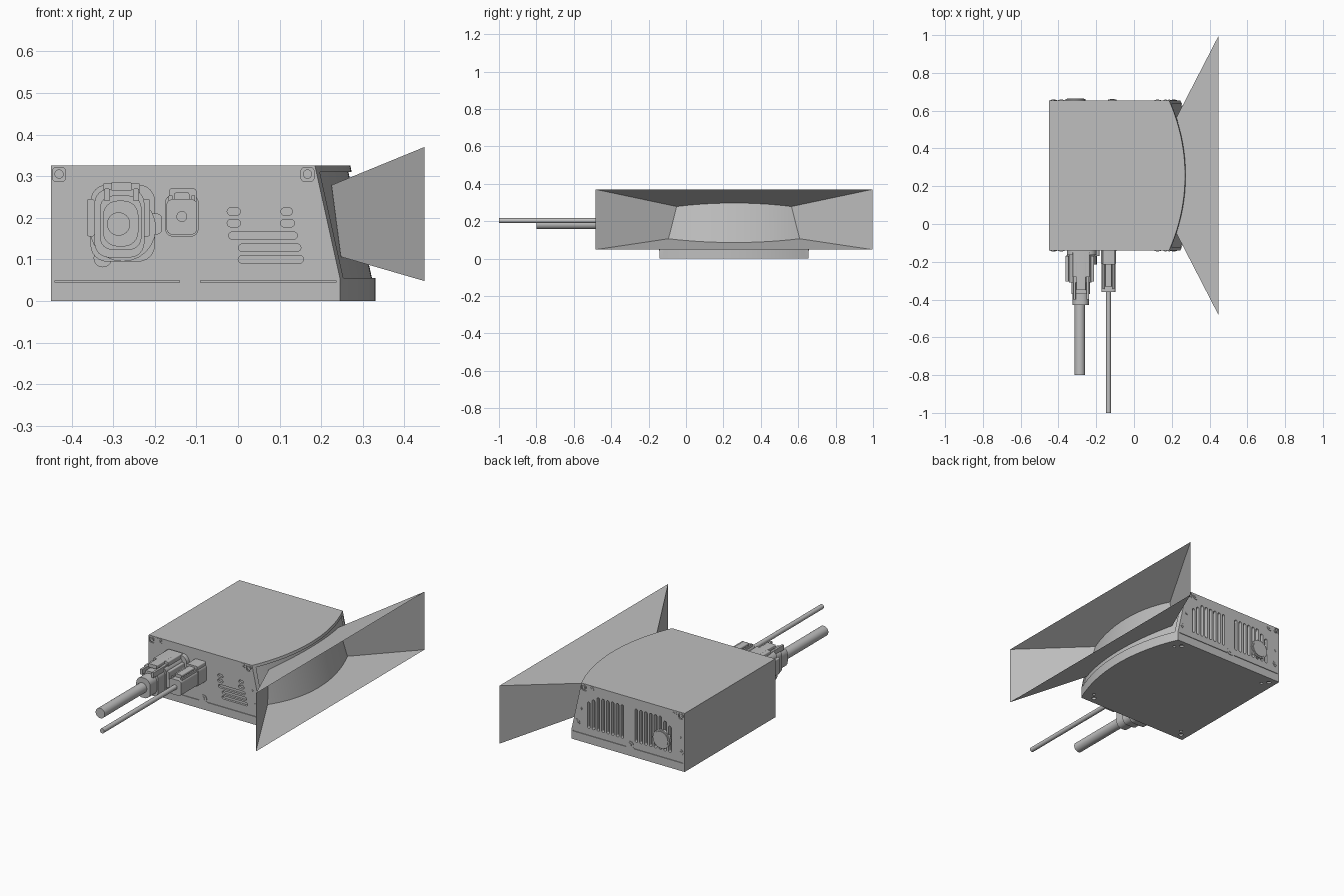
import bpy, bmesh, math
from mathutils import Vector

if "Cube" in bpy.data.objects:
    bpy.data.objects.remove(bpy.data.objects["Cube"])

grey = bpy.data.materials.new("neutral grey")
grey.use_nodes = True
grey.diffuse_color = (0.52, 0.52, 0.52, 1)
grey.node_tree.nodes["Principled BSDF"].inputs["Base Color"].default_value = (0.52, 0.52, 0.52, 1)

YC, HALF = 0.257, 0.398            # middle and half width of the housing
FRONT, BACK = YC - HALF, YC + HALF
LEFT, TOP = -0.45, 0.325
RADIUS = 0.974                     # plan radius of the bowed face


def make(name, bm):
    bmesh.ops.recalc_face_normals(bm, faces=bm.faces)
    mesh = bpy.data.meshes.new(name)
    bm.to_mesh(mesh)
    bm.free()
    mesh.materials.append(grey)
    ob = bpy.data.objects.new(name, mesh)
    bpy.context.collection.objects.link(ob)
    return ob


def add_prism(bm, u, v, w, h, r, a, b, axis="y"):
    """Rounded rectangle centred on (u, v), extruded from a to b."""
    r = min(r, w / 2, h / 2)
    pts, steps = [], 6 if r > 0 else 0
    for k, (su, sv) in enumerate(((1, 1), (-1, 1), (-1, -1), (1, -1))):
        for i in range(steps + 1):
            t = math.pi / 2 * (k + (i / steps if steps else 0))
            pts.append((u + su * (w / 2 - r) + r * math.cos(t),
                        v + sv * (h / 2 - r) + r * math.sin(t)))
    place = (lambda p, d: (p[0], d, p[1])) if axis == "y" else (lambda p, d: (p[0], p[1], d))
    rings = [[bm.verts.new(place(p, d)) for p in pts] for d in (a, b)]
    bm.faces.new(rings[0])
    bm.faces.new(rings[1][::-1])
    for i in range(len(pts)):
        j = (i + 1) % len(pts)
        bm.faces.new((rings[0][i], rings[0][j], rings[1][j], rings[1][i]))
    bmesh.ops.remove_doubles(bm, verts=rings[0] + rings[1], dist=1e-5)


def part(name, *prisms):
    bm = bmesh.new()
    for p in prisms:
        add_prism(bm, *p)
    return make(name, bm)


def disc(x, z, r, a, b, axis="y"):
    return (x, z, 2 * r, 2 * r, r, a, b, axis)


def bowed_x(dy, z):
    """Bowed, leaning face of the housing."""
    lean = 0.06 * max(0, z - 0.055) / (TOP - 0.055)
    return 0.33 - lean - RADIUS + math.sqrt(RADIUS ** 2 - dy ** 2)


# Housing: plan outline stacked in levels, with the window recessed
bm = bmesh.new()
inner = HALF - 0.02
offsets = [-HALF, -inner - 0.001] + [inner * (i / 16 - 1) for i in range(33)] + [inner + 0.001, HALF]
rings = []
for z, depth in ((0, 0), (0.055, 0), (0.055, 0.008), (0.31, 0.008), (0.31, 0), (TOP, 0)):
    ring = [bm.verts.new((LEFT, FRONT, z))]
    for dy in offsets:
        recess = depth if abs(dy) <= inner + 1e-6 else 0
        ring.append(bm.verts.new((bowed_x(dy, z) - recess, YC + dy, z)))
    ring.append(bm.verts.new((LEFT, BACK, z)))
    rings.append(ring)
bm.faces.new(rings[0])
bm.faces.new(rings[-1])
for low, high in zip(rings, rings[1:]):
    for i in range(len(low)):
        j = (i + 1) % len(low)
        bm.faces.new((low[i], low[j], high[j], high[i]))
bmesh.ops.remove_doubles(bm, verts=bm.verts, dist=1e-5)
bmesh.ops.dissolve_degenerate(bm, edges=bm.edges, dist=1e-5)
housing = make("housing", bm)

# Cutters: vents, seams, corner pockets and foot holes
cuts = []
for x, z, w in ((-0.01, 0.215, 0.032), (0.117, 0.215, 0.028), (-0.01, 0.187, 0.032),
                (0.119, 0.187, 0.034), (0.06, 0.157, 0.165), (0.076, 0.128, 0.15),
                (0.079, 0.1, 0.157)):
    cuts.append((x, z, w, 0.018, 0.009, FRONT - 0.02, FRONT + 0.012))
for side in (-1, 1):
    for i in range(8):
        x = -0.11 + side * (0.043 + 0.0295 * i)
        top = 0.27 - 0.02 * max(0, i - 5)
        cuts.append((x, (top + 0.085) / 2, 0.017, top - 0.085, 0.008, BACK - 0.02, BACK + 0.02))
for a, b in ((FRONT - 0.02, FRONT + 0.004), (BACK - 0.004, BACK + 0.02)):
    for x0, x1 in ((-0.44, -0.14), (-0.09, 0.235)):
        cuts.append(((x0 + x1) / 2, 0.047, x1 - x0, 0.004, 0, a, b))
    for x in (-0.43, 0.167):
        cuts.append((x, 0.304, 0.032, 0.034, 0.01, a, b))
for x in (-0.41, 0.19):
    for s in (-1, 1):
        cuts.append(disc(x, YC + s * 0.36, 0.012, -0.02, 0.01, "z"))
        cuts.append(disc(x + 0.025, YC + s * 0.33, 0.008, -0.02, 0.01, "z"))
cutter = part("cutter", *cuts)
cutter.hide_render = True
mod = housing.modifiers.new("cuts", "BOOLEAN")
mod.operation, mod.solver, mod.object = "DIFFERENCE", "EXACT", cutter
bpy.context.view_layer.update()
carved = bpy.data.meshes.new_from_object(
    housing.evaluated_get(bpy.context.evaluated_depsgraph_get()))
housing.modifiers.clear()
housing.data = carved
bpy.data.objects.remove(cutter)

# Screws on both vented sides
for name, wall, out in (("front_screws", FRONT, -1), ("back_screws", BACK, 1)):
    screws = []
    for x, z, r in ((-0.385, 0.307, 0.017), (0.125, 0.307, 0.017), (-0.425, 0.102, 0.017),
                    (0.21, 0.102, 0.017), (-0.425, 0.183, 0.007), (0.187, 0.183, 0.008),
                    (-0.43, 0.305, 0.011), (0.167, 0.305, 0.011)):
        screws.append(disc(x, z, r, wall - out * 0.006, wall + out * 0.002))
        screws.append(disc(x, z, r * 0.5, wall, wall + out * 0.004))
    screws.append((-0.115, 0.062, 0.044, 0.04, 0.018, wall - out * 0.002, wall + out * 0.003))
    screws.append(disc(-0.115, 0.063, 0.011, wall, wall + out * 0.006))
    part(name, *screws)

# Round vent boss on the back
part("vent_boss", disc(-0.31, 0.147, 0.052, BACK - 0.01, BACK + 0.006),
     disc(-0.31, 0.147, 0.044, BACK, BACK + 0.01))

# Flaring open hood spreading from the window
N = 24
bm = bmesh.new()
OUT_X, OUT_HALF = 0.448, 0.74


def hood_sheet(start, slope, z_out):
    """Sloped sheet whose inner edge follows the window."""
    near, far = [], []
    for i in range(N + 1):
        t = 2 * i / N - 1
        x, z, dy = 0.25, start, 0
        for _ in range(12):
            dy = t * (OUT_HALF - 1.94 * (OUT_X - x))
            z = z_out - slope * (OUT_X - x)
            x = 0.5 * (x + bowed_x(dy, z) - 0.006)
        near.append(bm.verts.new((x, YC + dy, z)))
        far.append(bm.verts.new((OUT_X, YC + t * OUT_HALF, z_out)))
    for i in range(N):
        bm.faces.new((near[i], near[i + 1], far[i + 1], far[i]))
    return near, far


upper = hood_sheet(0.28, 0.41, 0.37)
lower = hood_sheet(0.10, -0.29, 0.048)
for k in (0, -1):
    bm.faces.new((upper[0][k], upper[1][k], lower[1][k], lower[0][k]))
make("flared_hood", bm)

# Large connector with latch and thick cable
part("large_connector_flange",
     (-0.277, 0.187, 0.155, 0.185, 0.04, FRONT + 0.01, -0.165),
     disc(-0.325, 0.103, 0.022, FRONT + 0.01, -0.16),
     (-0.2, 0.185, 0.035, 0.05, 0.012, FRONT + 0.01, -0.17))
part("large_connector_shell",
     disc(-0.277, 0.175, 0.08, -0.165, -0.215),
     (-0.285, 0.187, 0.12, 0.165, 0.035, -0.16, -0.31),
     (-0.354, 0.2, 0.018, 0.09, 0.006, -0.17, -0.305),
     (-0.22, 0.2, 0.018, 0.09, 0.006, -0.17, -0.305))
part("large_connector_latch",
     (-0.28, 0.267, 0.09, 0.034, 0.006, -0.15, -0.28),
     (-0.28, 0.275, 0.05, 0.02, 0.004, -0.2, -0.35),
     (-0.315, 0.255, 0.014, 0.03, 0.003, -0.28, -0.4),
     (-0.245, 0.255, 0.014, 0.03, 0.003, -0.28, -0.4))
part("large_connector_plug",
     (-0.282, 0.188, 0.1, 0.13, 0.03, -0.3, -0.37),
     (-0.282, 0.186, 0.085, 0.11, 0.035, -0.37, -0.43))
part("thick_cable", disc(-0.287, 0.185, 0.028, -0.42, -0.8))

# Small connector with latch and thin cable
part("small_connector",
     (-0.135, 0.205, 0.08, 0.1, 0.018, FRONT + 0.01, -0.21),
     (-0.133, 0.252, 0.066, 0.036, 0.006, FRONT + 0.01, -0.215),
     (-0.135, 0.202, 0.074, 0.085, 0.015, -0.21, -0.36))
part("small_connector_latch",
     (-0.135, 0.248, 0.036, 0.026, 0.005, -0.215, -0.33),
     (-0.162, 0.244, 0.01, 0.02, 0.003, -0.215, -0.345),
     (-0.108, 0.244, 0.01, 0.02, 0.003, -0.215, -0.345))
part("thin_cable", disc(-0.135, 0.203, 0.013, -0.35, -1.0))

# Smooth the curved surfaces and keep the edges crisp
for ob in bpy.context.collection.objects:
    ob.select_set(ob.type == "MESH")
bpy.context.view_layer.objects.active = housing
bpy.ops.object.shade_smooth_by_angle(angle=math.radians(30))
